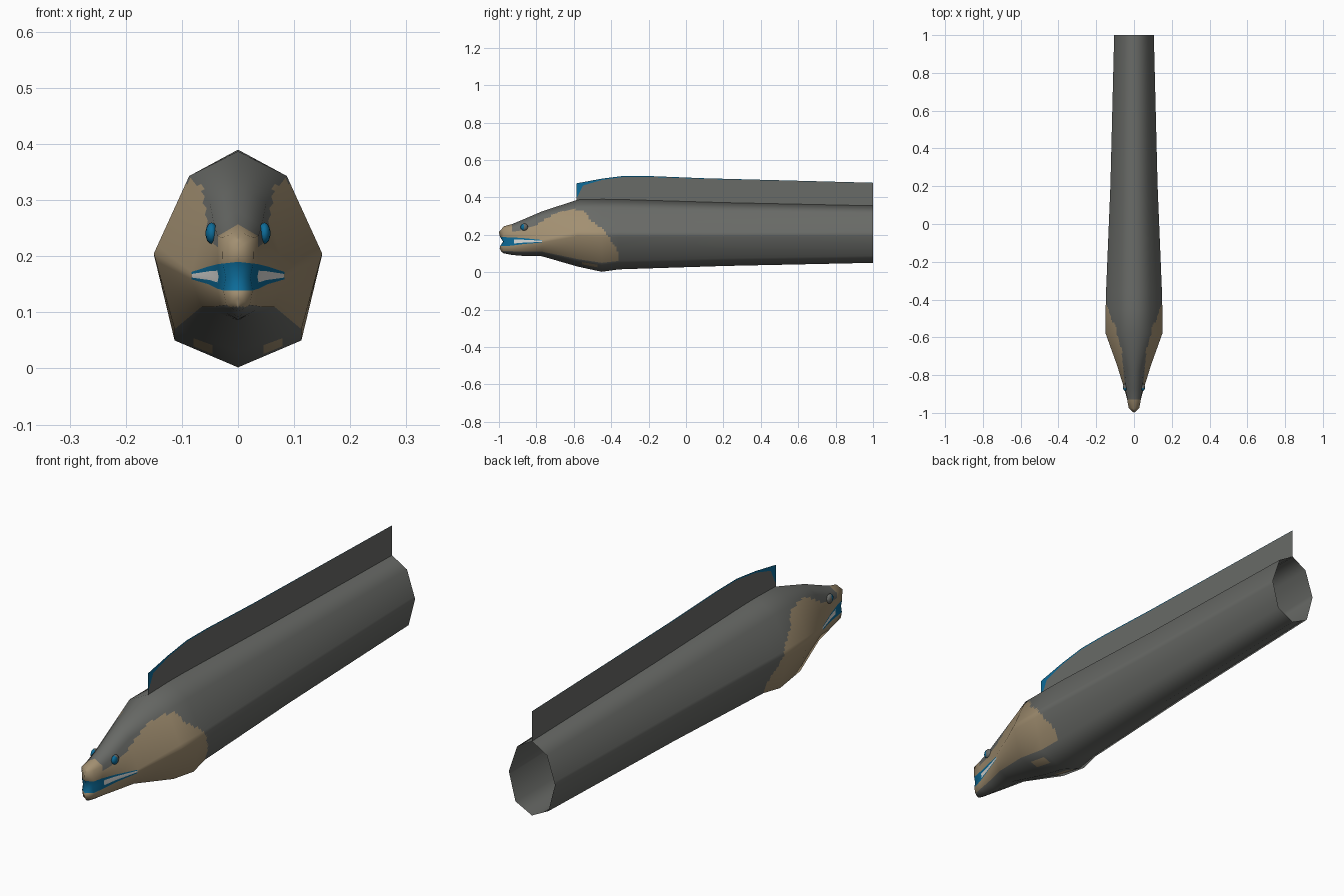
import bpy, bmesh, math
from mathutils import Vector

if "Cube" in bpy.data.objects:
    bpy.data.objects.remove(bpy.data.objects["Cube"])


def mat(name, c):
    m = bpy.data.materials.new(name)
    m.diffuse_color = (*c, 1)
    m.use_nodes = True
    m.node_tree.nodes["Principled BSDF"].inputs["Base Color"].default_value = m.diffuse_color
    return m


GREY = mat("slate grey skin", (0.14, 0.145, 0.135))
TAN = mat("tan cheek", (0.36, 0.275, 0.165))
TEAL = mat("teal mouth", (0.004, 0.15, 0.32))
PALE = mat("pale mouth corner", (0.72, 0.72, 0.70))


def new_object(name, verts, faces, mats, ids):
    me = bpy.data.meshes.new(name)
    me.from_pydata(verts, [], faces)
    for m in mats:
        me.materials.append(m)
    for p, k in zip(me.polygons, ids):
        p.material_index = k
        p.use_smooth = True
    ob = bpy.data.objects.new(name, me)
    bpy.context.collection.objects.link(ob)
    return ob


def interp(x, pts):
    for (a, p), (b, q) in zip(pts, pts[1:]):
        if x <= b:
            return p + (q - p) * max(0, (x - a) / (b - a))
    return pts[-1][1]


# half cross-sections: top, upper, upper lip, mouth, lower lip, lower, bottom
def head(y, zt, *xz, zb, dy=(0, 0, 0, 0, 0, 0, 0)):
    pts = [(0, zt), *xz, (0, zb)]
    return [Vector((x, y + d, z)) for (x, z), d in zip(pts, dy)]


def trunk(y, zt, u, m, l, zb):
    lerp = lambda a, b: (a[0] + (b[0] - a[0]) * .1, a[1] + (b[1] - a[1]) * .1)
    return head(y, zt, u, lerp(m, u), m, lerp(m, l), l, zb=zb)


S = [
    head(-1, .228, (0, .215), (0, .19), (0, .163), (0, .139), (0, .125), zb=.108,
         dy=(.012, 0, .005, .022, .006, .004, .014)),
    head(-.975, .245, (.028, .233), (.027, .187), (.022, .163), (.026, .139), (.021, .113), zb=.101),
    head(-.93, .257, (.036, .236), (.036, .186), (.032, .163), (.036, .142), (.030, .112), zb=.092),
    head(-.87, .282, (.042, .252), (.052, .182), (.048, .165), (.052, .150), (.042, .11), zb=.087),
    head(-.77, .325, (.05, .295), (.083, .172), (.082, .165), (.083, .159), (.065, .11), zb=.085),
    trunk(-.58, .387, (.087, .343), (.15, .205), (.113, .07), .03),
    trunk(-.45, .39, (.087, .343), (.15, .203), (.113, .05), .002),
    trunk(-.36, .389, (.087, .342), (.148, .203), (.100, .06), .015),
    trunk(.2, .372, (.076, .328), (.125, .202), (.088, .075), .033),
    trunk(1, .355, (.068, .315), (.105, .203), (.075, .088), .05),
]
R, C = len(S), 7

# smooth normals on the coarse sections
N = []
for i in range(R):
    row = []
    for j in range(C):
        du = S[min(i + 1, R - 1)][j] - S[max(i - 1, 0)][j]
        dv = S[i][min(j + 1, C - 1)] - S[i][max(j - 1, 0)]
        n = dv.cross(du)
        if j in (0, C - 1) or i == 0:
            n.x = 0
        row.append(n.normalized())
    N.append(row)


def bil(G, i, j, s, t):
    return (G[i][j].lerp(G[i][j + 1], t)).lerp(G[i + 1][j].lerp(G[i + 1][j + 1], t), s)


TOP = [(-.93, .215), (-.87, .228), (-.8, .25), (-.75, .285), (-.68, .322), (-.6, .335),
       (-.55, .325), (-.5, .27), (-.44, .225), (-.38, .14), (-.34, .06), (-.33, 0)]


def skin(c, n, j, t):
    """Material index from position on the head."""
    if j in (2, 3) and c.y < -.77:
        near = t if j == 2 else 1 - t
        return 3 if c.y > -.92 and near > .45 else 2
    if c.y > -.33:
        return 0
    if j == 5:
        patch = -.56 < c.y < -.47 and .04 < c.x < .08
        return 1 if patch or (c.y < -.975 and c.z > .11) else 0
    if c.y < -.935:
        return 1
    return 1 if c.z < interp(c.y, TOP) else 0


# body: both halves as a finely divided loft
verts, norms, faces, ids = [], [], [], []
for sx in (1, -1):
    flip = Vector((sx, 1, 1))
    for i in range(R - 1):
        L = S[i + 1][3].y - S[i][3].y
        ns = min(16, max(3, math.ceil(L / .012)))
        for j in range(C - 1):
            nt = 4 if j in (2, 3) else 10
            base = len(verts)
            for a in range(ns + 1):
                for b in range(nt + 1):
                    verts.append(bil(S, i, j, a / ns, b / nt) * flip)
                    norms.append((bil(N, i, j, a / ns, b / nt) * flip).normalized())
            for a in range(ns):
                for b in range(nt):
                    k = base + a * (nt + 1) + b
                    f = (k, k + 1, k + nt + 2, k + nt + 1)
                    faces.append(f if sx > 0 else f[::-1])
                    t = (b + .5) / nt
                    ids.append(skin(bil(S, i, j, (a + .5) / ns, t), None, j, t))
body = new_object("eel_body", verts, faces, [GREY, TAN, TEAL, PALE], ids)
body.data.normals_split_custom_set_from_vertices(norms)

# dorsal fin: a single upright sheet with a teal front and upper rim
FT = [(-.585, .475), (-.45, .500), (-.33, .515), (-.2, .514), (.1, .502), (1, .478)]
FB = [(-.585, .385), (-.36, .387), (.2, .371), (1, .353)]
RIM = [(-.585, .08), (-.55, .018), (-.45, .007), (-.3, .005), (.6, .002), (1, .001)]
ys = [-.585, -.57, -.55, -.5, -.45, -.36, -.33, -.2, .1, .2, .6, 1]
fv, ff, fi = [], [], []
for y in ys:
    t = interp(y, FT)
    fv += [(0, y, interp(y, FB)), (0, y, t - interp(y, RIM)), (0, y, t)]
for k in range(len(ys) - 1):
    for r in (0, 1):
        a = 3 * k + r
        ff.append((a, a + 3, a + 4, a + 1))
        fi.append(r)
new_object("dorsal_fin", fv, ff, [GREY, TEAL], fi)

# eyes: flattened balls, teal in front and grey behind
for sx, side in ((1, "right"), (-1, "left")):
    bm = bmesh.new()
    bmesh.ops.create_uvsphere(bm, u_segments=12, v_segments=8, radius=1)
    for f in bm.faces:
        f.smooth = True
        f.material_index = 1 if f.calc_center_median().y < -.2 else 0
    for v in bm.verts:
        v.co = Vector((v.co.x * .011 + sx * .047, v.co.y * .02 - .865, v.co.z * .019 + .241))
    me = bpy.data.meshes.new("eye_" + side)
    bm.to_mesh(me)
    bm.free()
    me.materials.append(GREY)
    me.materials.append(TEAL)
    bpy.context.collection.objects.link(bpy.data.objects.new("eye_" + side, me))
